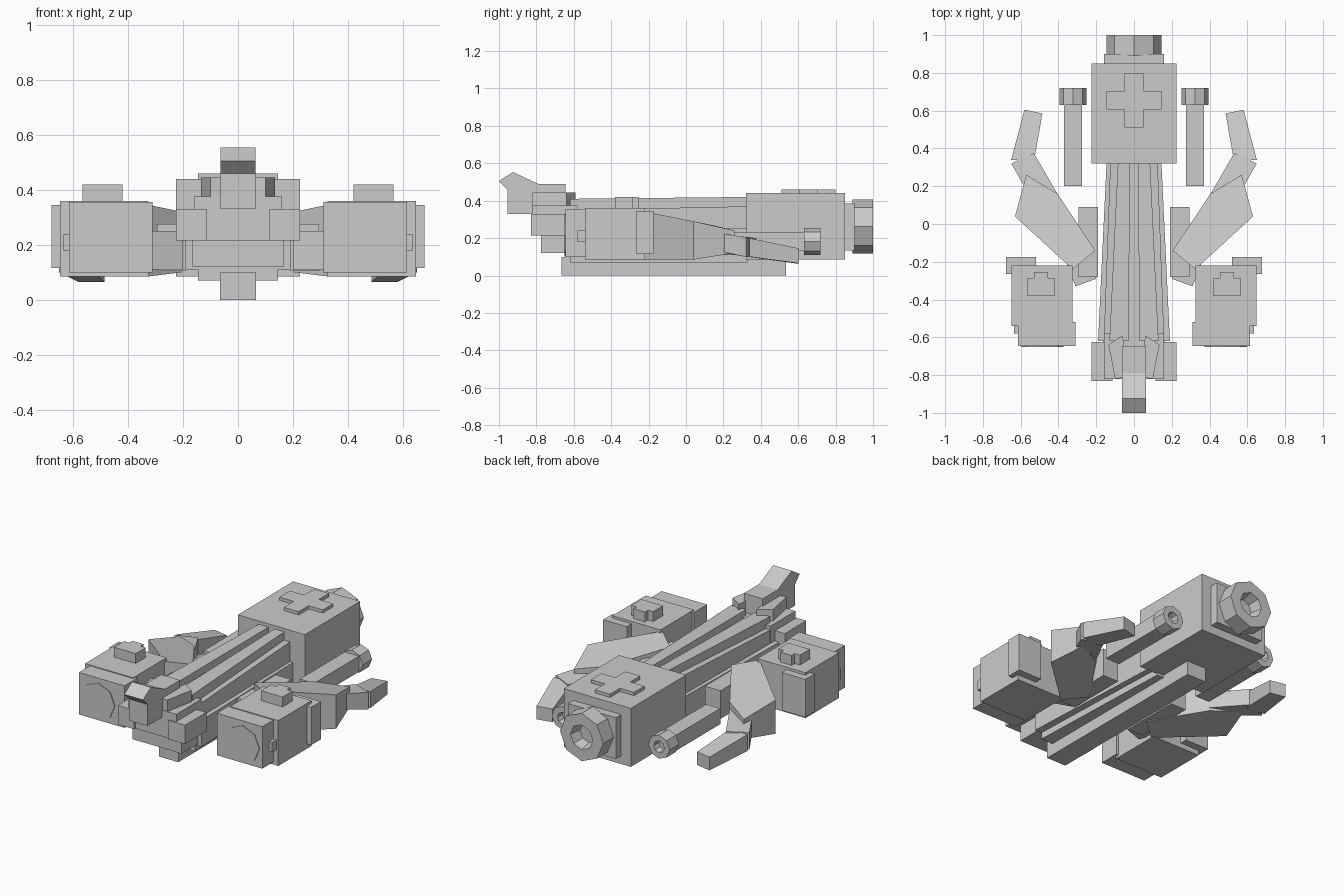
import bpy, bmesh, math

if "Cube" in bpy.data.objects:
    bpy.data.objects.remove(bpy.data.objects["Cube"])

def make(name, verts, faces, mirror=False):
    bm = bmesh.new()
    vs = [bm.verts.new(v) for v in verts]
    for f in faces:
        bm.faces.new([vs[i] for i in f])
    bmesh.ops.recalc_face_normals(bm, faces=bm.faces)
    me = bpy.data.meshes.new(name)
    bm.to_mesh(me)
    bm.free()
    ob = bpy.data.objects.new(name, me)
    bpy.context.collection.objects.link(ob)
    if mirror:
        ob.modifiers.new("Mirror", 'MIRROR')
    return ob

def loft(name, a, b, mirror=False):
    """Solid between two matching polygons."""
    n = len(a)
    faces = [list(range(n)), list(range(n, 2 * n))]
    faces += [(i, (i + 1) % n, n + (i + 1) % n, n + i) for i in range(n)]
    return make(name, list(a) + list(b), faces, mirror)

def slab(name, pts, lo, hi, mirror=False):
    """Plan outline with bottom and top heights (number or one per point)."""
    n = len(pts)
    lo = lo if isinstance(lo, (list, tuple)) else [lo] * n
    hi = hi if isinstance(hi, (list, tuple)) else [hi] * n
    return loft(name, [(x, y, z) for (x, y), z in zip(pts, lo)],
                [(x, y, z) for (x, y), z in zip(pts, hi)], mirror)

def box(name, x0, x1, y0, y1, z0, z1, mirror=False):
    return slab(name, [(x0, y0), (x1, y0), (x1, y1), (x0, y1)], z0, z1, mirror)

def beam(name, y0, r0, y1, r1, mirror=False):
    """Tapered beam along y; r = (x0, x1, z0, z1) at each end."""
    def ring(y, r):
        return [(r[0], y, r[2]), (r[1], y, r[2]), (r[1], y, r[3]), (r[0], y, r[3])]
    return loft(name, ring(y0, r0), ring(y1, r1), mirror)

def octagon(x, y, z, r):
    return [(x + r * math.cos(i * math.pi / 4), y, z + r * math.sin(i * math.pi / 4))
            for i in range(8)]

def nozzle(name, x, z, y0, y1, r, ri, depth, mirror=False):
    """Octagonal nozzle with a recessed bore facing +y."""
    v = octagon(x, y0, z, r) + octagon(x, y1, z, r) + octagon(x, y1, z, ri) \
        + octagon(x, y1 - depth, z, ri * 0.8)
    faces = [list(range(8)), list(range(24, 32))]
    for k in range(3):
        for i in range(8):
            j = (i + 1) % 8
            faces.append((8 * k + i, 8 * k + j, 8 * k + 8 + j, 8 * k + 8 + i))
    return make(name, v, faces, mirror)

# Rear engine block with raised cross and main nozzle
box("engine_block", -.225, .225, .32, .85, .085, .44)
a, b, c = .145, .05, .655
slab("raised_cross", [(-b, c - a), (b, c - a), (b, c - b), (a, c - b), (a, c + b), (b, c + b),
                      (b, c + a), (-b, c + a), (-b, c + b), (-a, c + b), (-a, c - b), (-b, c - b)],
     .43, .46)
box("engine_plate", -.16, .16, .84, .90, .135, .385)
nozzle("main_nozzle", 0, .262, .89, 1.0, .145, .075, .07)

# Side thrusters
box("thruster_body", .275, .37, .20, .64, .135, .23, True)
nozzle("thruster_nozzle", .323, .183, .63, .72, .072, .036, .04, True)

# Spine: keel, tapered hull and upper rails
box("keel", -.065, .065, -.665, .535, 0, .10)
beam("hull_floor", -.62, (-.145, .145, .07, .13), .33, (-.11, .11, .07, .13))
beam("hull", -.62, (-.19, .19, .11, .27), .33, (-.145, .145, .11, .25))
beam("outer_rail", -.62, (.06, .16, .25, .35), .33, (.06, .125, .23, .37), True)
beam("upper_rail", -.62, (.03, .13, .25, .41), .33, (.02, .085, .23, .42), True)
box("spine_core", -.035, .035, -.65, .33, .24, .37)

# Head and neck
head = [(-1, .505), (-.925, .553), (-.79, .49), (-.645, .49), (-.645, .33), (-.955, .33), (-.955, .46)]
loft("head", [(-.063, y, z) for y, z in head], [(.063, y, z) for y, z in head])
slab("cheek", [(.03, -.81), (.10, -.82), (.135, -.64), (.06, -.59)], .36, .445, True)
box("neck_upper", -.16, .16, -.82, -.58, .215, .375)
box("neck_lower", -.165, .165, -.775, -.60, .12, .22)
box("neck_side", .115, .225, -.83, -.625, .215, .33, True)

# Side pods
box("pod_body", .325, .648, -.54, -.22, .085, .36, True)
box("pod_front", .31, .615, -.645, -.52, .10, .355, True)
loft("pod_disc", octagon(.485, -.65, .215, .112), octagon(.485, -.63, .215, .112), True)
box("pod_side_stud", .60, .635, -.58, -.53, .18, .24, True)
box("pod_back_plate", .52, .678, -.265, -.175, .115, .345, True)
slab("pod_top_block", [(.42, -.38), (.565, -.38), (.565, -.285), (.53, -.285), (.53, -.255),
                       (.455, -.255), (.455, -.285), (.42, -.285)], .35, .42, True)

# Folded arms: shoulder, upper arm, elbow and hand
box("shoulder", .19, .295, -.28, .09, .105, .275, True)
slab("shoulder_bracket", [(.20, -.29), (.31, -.33), (.36, -.20), (.24, -.16)], .11, .25, True)
slab("upper_arm", [(.57, .26), (.405, .16), (.205, -.14), (.325, -.24), (.63, .04)],
     [.12, .11, .10, .085, .085], [.24, .265, .32, .345, .29], True)
slab("elbow", [(.65, .32), (.53, .375), (.40, .15), (.57, .18)],
     [.10, .10, .13, .13], [.205, .20, .225, .225], True)
slab("hand", [(.58, .605), (.485, .585), (.53, .33), (.65, .34)],
     [.065, .065, .10, .10], [.145, .145, .20, .20], True)
